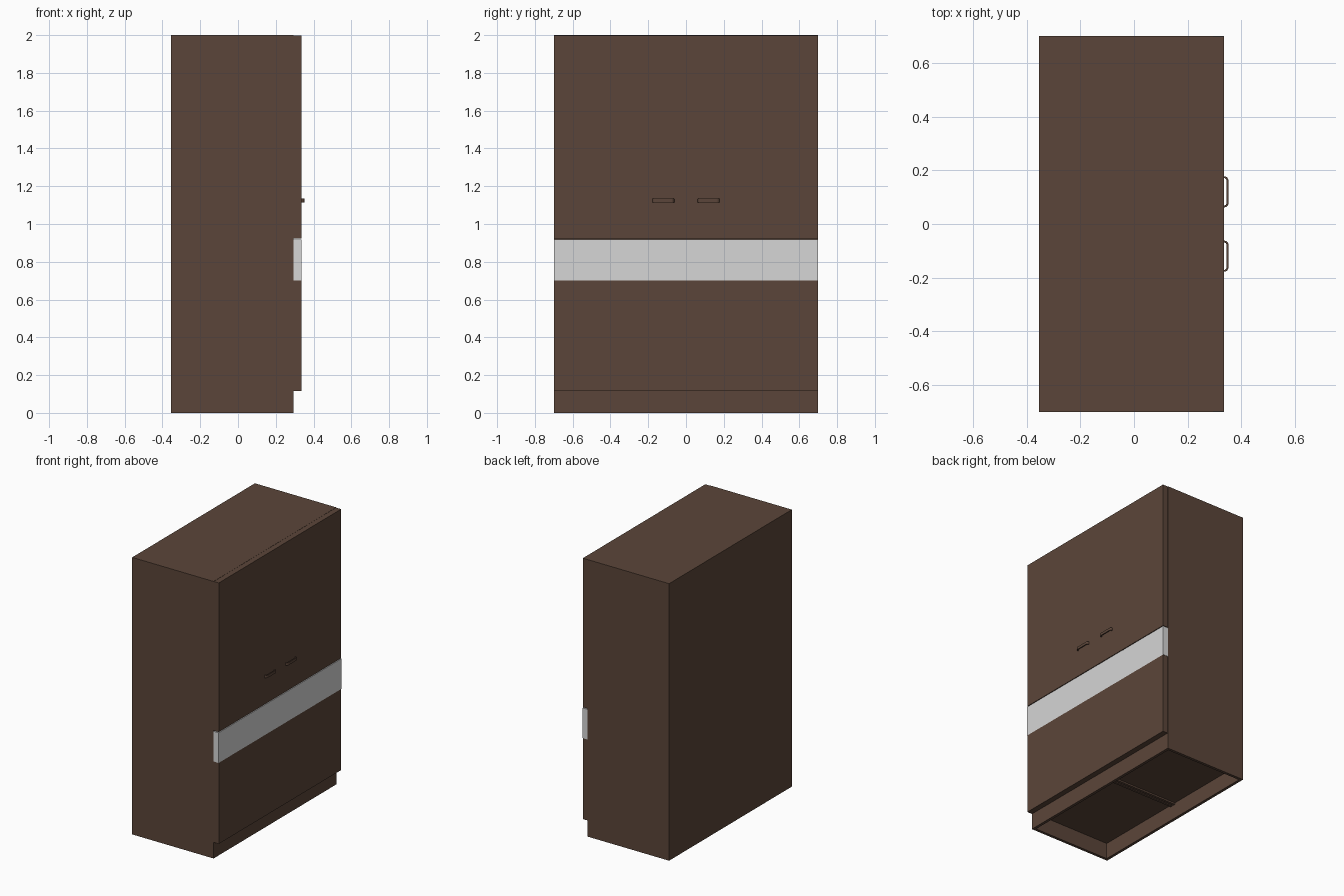
import bpy, bmesh, math

if "Cube" in bpy.data.objects:
    bpy.data.objects.remove(bpy.data.objects["Cube"])


def material(name, rgb):
    m = bpy.data.materials.new(name)
    m.diffuse_color = (*rgb, 1)
    m.use_nodes = True
    m.node_tree.nodes["Principled BSDF"].inputs["Base Color"].default_value = m.diffuse_color
    return m


WOOD = material("dark_brown_wood", (0.105, 0.06, 0.041))
GREY = material("light_grey", (0.67, 0.67, 0.67))


def finish(name, bm, mat):
    bmesh.ops.recalc_face_normals(bm, faces=bm.faces)
    me = bpy.data.meshes.new(name)
    bm.to_mesh(me)
    bm.free()
    me.materials.append(mat)
    ob = bpy.data.objects.new(name, me)
    bpy.context.collection.objects.link(ob)
    return ob


def box(name, x, y, z, mat=WOOD):
    """Box from (min, max) pairs on each axis."""
    bm = bmesh.new()
    bmesh.ops.create_cube(bm, size=1)
    for v in bm.verts:
        v.co = [lo + (c + 0.5) * (hi - lo) for c, (lo, hi) in zip(v.co, (x, y, z))]
    return finish(name, bm, mat)


BACK, FRONT, DOOR = -0.355, 0.295, 0.335   # depth along x
T = 0.02                                   # board thickness
W = 0.70                                   # half width
BASE = 0.115                               # plinth height
TOP = 2.0

# Outer carcass boards, open underneath
box("back_panel", (BACK, BACK + T), (-W, W), (0, TOP))
box("top_panel", (BACK + T, FRONT), (-W + T, W - T), (TOP - T, TOP))
box("plinth_front", (FRONT - T, FRONT), (-W + T, W - T), (0, BASE))

# Mirrored parts of the two side-by-side units
for s, side in ((-1, "left"), (1, "right")):
    def span(a, b):
        return tuple(sorted((s * a, s * b)))

    box(side + "_side_panel", (BACK + T, FRONT), span(W - T, W), (0, TOP))
    box(side + "_floor", (BACK + T, FRONT), span(0.022, W - T), (BASE, BASE + T))
    box(side + "_divider", (BACK + T, FRONT - T), span(0.004, 0.022), (BASE - 0.012, TOP - T))
    box(side + "_upper_door", (FRONT, DOOR), span(0, W - 0.002), (0.923, TOP - 0.001))
    box(side + "_lower_door", (FRONT, DOOR), span(0, W - 0.002), (BASE, 0.70))

    # Bow handle: rounded U outline extruded upwards
    def bow(y0, y1, depth, r):
        pts = [(DOOR, y0)]
        for cy, start in ((y0 + r, 180), (y1 - r, 90)):
            for i in range(6):
                a = math.radians(start - i * 18)
                pts.append((DOOR + depth - r + r * math.sin(a), cy + r * math.cos(a)))
        return pts + [(DOOR, y1)]

    bm = bmesh.new()
    rings = []
    for z in (1.114, 1.134):
        rings.append([[bm.verts.new((x, s * y, z)) for x, y in path]
                      for path in (bow(0.062, 0.178, 0.017, 0.016),
                                   bow(0.069, 0.171, 0.010, 0.009))])
    (lo_out, lo_in), (hi_out, hi_in) = rings
    for a, b in ((lo_out, lo_in), (hi_out, hi_in), (lo_out, hi_out), (lo_in, hi_in)):
        for i in range(len(a) - 1):
            bm.faces.new((a[i], a[i + 1], b[i + 1], b[i]))
    for i in (0, -1):
        bm.faces.new((lo_out[i], hi_out[i], hi_in[i], lo_in[i]))
    handle = finish(side + "_handle", bm, WOOD)
    bevel = handle.modifiers.new("soft_edges", "BEVEL")
    bevel.width = 0.0015
    bevel.segments = 2

# Backing rail behind the band, then the pale band across the front
box("middle_rail", (FRONT - T, FRONT), (-W + T, W - T), (0.68, 0.94))
box("drawer_band", (FRONT, DOOR), (-W, W), (0.70, 0.918), GREY)
